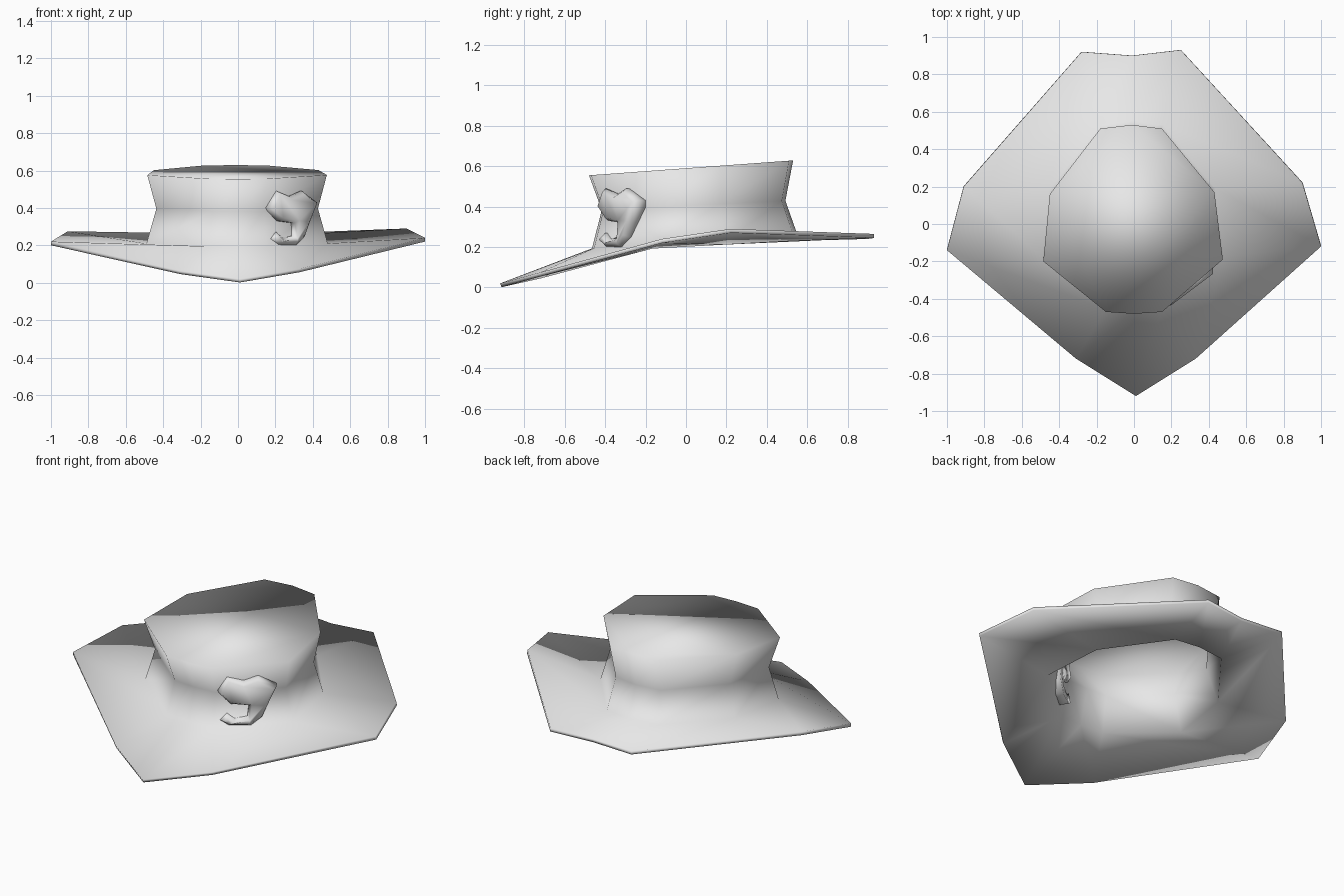
import bpy, bmesh
from mathutils import Vector

cube = bpy.data.objects.get("Cube")
if cube:
    bpy.data.objects.remove(cube)

gray = bpy.data.materials.new("light_gray")
gray.use_nodes = True
gray.diffuse_color = (0.8, 0.8, 0.8, 1)
gray.node_tree.nodes["Principled BSDF"].inputs["Base Color"].default_value = (0.8, 0.8, 0.8, 1)


def finish(bm, name):
    """Turn a bmesh into a smooth-shaded object."""
    bmesh.ops.recalc_face_normals(bm, faces=bm.faces)
    for f in bm.faces:
        f.smooth = True
    mesh = bpy.data.meshes.new(name)
    bm.to_mesh(mesh)
    bm.free()
    mesh.materials.append(gray)
    obj = bpy.data.objects.new(name, mesh)
    bpy.context.collection.objects.link(obj)
    return obj


# Brim edge, counter-clockwise from the front tip
brim_edge = [(0.01, -0.92, 0.02), (0.33, -0.72, 0.075), (1, -0.12, 0.24), (0.9, 0.22, 0.29),
             (0.25, 0.93, 0.265), (-0.01, 0.9, 0.26), (-0.28, 0.92, 0.265),
             (-0.91, 0.2, 0.275), (-1, -0.14, 0.22), (-0.31, -0.72, 0.065)]

# Crown rim in the same order
rim = [(0, -0.48), (0.15, -0.47), (0.475, -0.19), (0.43, 0.17), (0.15, 0.51),
       (-0.01, 0.53), (-0.18, 0.51), (-0.45, 0.16), (-0.485, -0.2), (-0.15, -0.47)]


def crown_ring(scale, shift, height, tilt):
    return [(x * scale, y * scale + shift, height + tilt * y) for x, y in rim]


rings = [brim_edge,
         crown_ring(1.01, 0.02, 0.22, 0.055),
         crown_ring(0.9, 0.015, 0.405, 0.045),
         crown_ring(1, 0, 0.59, 0.073)]

# Hat: brim, flared crown walls and flat top as one sheet
bm = bmesh.new()
loops = [[bm.verts.new(p) for p in ring] for ring in rings]
for low, high in zip(loops, loops[1:]):
    for i in range(len(low)):
        j = (i + 1) % len(low)
        bm.faces.new((low[i], low[j], high[j], high[i]))
bm.faces.new(loops[-1])
hat = finish(bm, "hat")
thick = hat.modifiers.new("thickness", "SOLIDIFY")
thick.thickness = 0.02
thick.offset = -1

# Hooked ornament on the crown wall: outline as (along wall, height)
outline = [(-0.16, 0.4), (-0.11, 0.49), (-0.02, 0.46), (0.06, 0.49), (0.16, 0.43), (0.11, 0.32),
           (0.08, 0.25), (0.02, 0.2), (-0.1, 0.2), (-0.15, 0.235), (-0.11, 0.27),
           (-0.07, 0.24), (0.0, 0.25), (0.01, 0.32), (-0.09, 0.33)]
along = Vector((0.8, 0.6, 0))
outward = Vector((0.6, -0.8, 0))
centre = Vector((0.285, -0.32, 0))

bm = bmesh.new()
back = bm.faces.new([bm.verts.new(centre + along * u - outward * 0.045 + Vector((0, 0, z)))
                     for u, z in outline])
ext = bmesh.ops.extrude_face_region(bm, geom=[back])
moved = [g for g in ext["geom"] if isinstance(g, bmesh.types.BMVert)]
bmesh.ops.translate(bm, verts=moved, vec=outward * 0.06)
front = [g for g in ext["geom"] if isinstance(g, bmesh.types.BMFace)]
bmesh.ops.recalc_face_normals(bm, faces=bm.faces)
# Rounded front
bmesh.ops.inset_region(bm, faces=front, thickness=0.018, depth=0.025)
finish(bm, "ornament")
